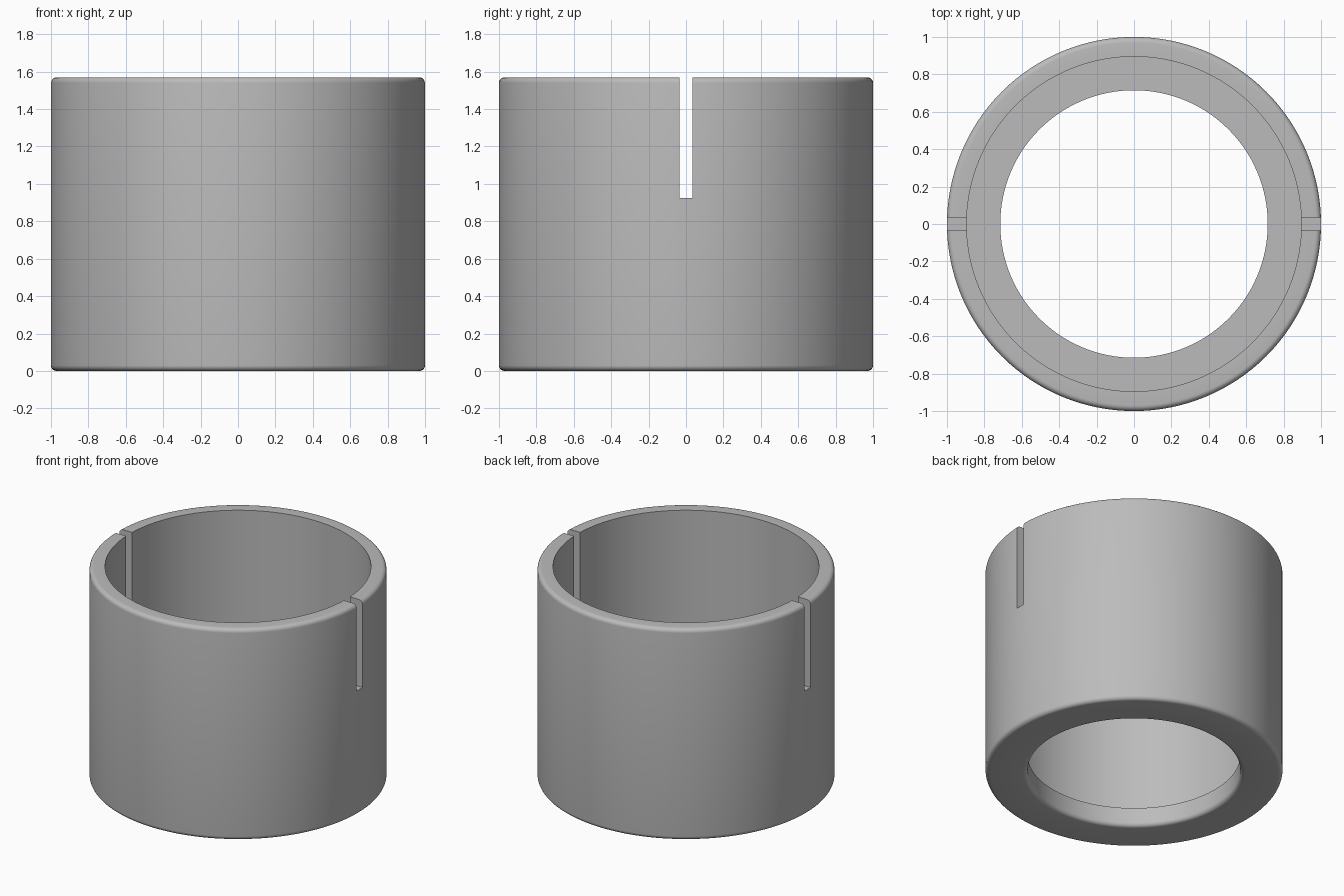
import bpy
import bmesh
from math import sin, cos, pi, radians
from mathutils import Vector

cube = bpy.data.objects.get("Cube")
if cube:
    bpy.data.objects.remove(cube, do_unlink=True)

HEIGHT = 1.57
OUTER, INNER, HOLE = 1.0, 0.895, 0.715
FLOOR = 0.14
FILLET = 0.03
SLOT_WIDTH, SLOT_BOTTOM = 0.07, 0.925
SEGMENTS = 128

# Single grey finish
grey = bpy.data.materials.new("grey")
grey.use_nodes = True
colour = (0.5, 0.5, 0.5, 1)
grey.diffuse_color = colour
grey.node_tree.nodes["Principled BSDF"].inputs["Base Color"].default_value = colour


def fillet(r, z, start, steps=6):
    """Quarter arc in the radius-height plane, turning counter-clockwise."""
    angles = [start + pi / 2 * i / steps for i in range(steps + 1)]
    return [(r + FILLET * cos(a), z + FILLET * sin(a)) for a in angles]


# Cup wall with an inward bottom flange, as one revolved section
section = (
    fillet(OUTER - FILLET, FILLET, -pi / 2)
    + fillet(OUTER - FILLET, HEIGHT - FILLET, 0)
    + [(INNER, HEIGHT), (INNER, FLOOR), (HOLE, FLOOR)]
    + fillet(HOLE + FILLET, FILLET, pi)
)
bm = bmesh.new()
rings = []
for i in range(SEGMENTS):
    a = 2 * pi * i / SEGMENTS
    rings.append([bm.verts.new((r * cos(a), r * sin(a), z)) for r, z in section])
count = len(section)
for i, ring in enumerate(rings):
    following = rings[(i + 1) % SEGMENTS]
    for j in range(count):
        k = (j + 1) % count
        bm.faces.new((ring[j], following[j], following[k], ring[k]))
bmesh.ops.recalc_face_normals(bm, faces=bm.faces)
mesh = bpy.data.meshes.new("slotted_sleeve")
bm.to_mesh(mesh)
bm.free()
mesh.materials.append(grey)
sleeve = bpy.data.objects.new("slotted_sleeve", mesh)
bpy.context.collection.objects.link(sleeve)

# One long box cuts both side slots
slot_top = HEIGHT + 0.2
bpy.ops.mesh.primitive_cube_add(size=1, location=(0, 0, (SLOT_BOTTOM + slot_top) / 2))
cutter = bpy.context.object
cutter.name = "slot_cutter"
cutter.scale = Vector((3, SLOT_WIDTH, slot_top - SLOT_BOTTOM))
cutter.data.materials.append(grey)
cutter.hide_render = True

bpy.ops.object.select_all(action='DESELECT')
sleeve.select_set(True)
bpy.context.view_layer.objects.active = sleeve
cut = sleeve.modifiers.new("slots", 'BOOLEAN')
cut.operation = 'DIFFERENCE'
cut.solver = 'EXACT'
cut.object = cutter
bpy.ops.object.modifier_apply(modifier=cut.name)
bpy.data.objects.remove(cutter, do_unlink=True)

# Smooth walls and fillets, crisp rims and slots
bpy.ops.object.shade_smooth_by_angle(angle=radians(30))
